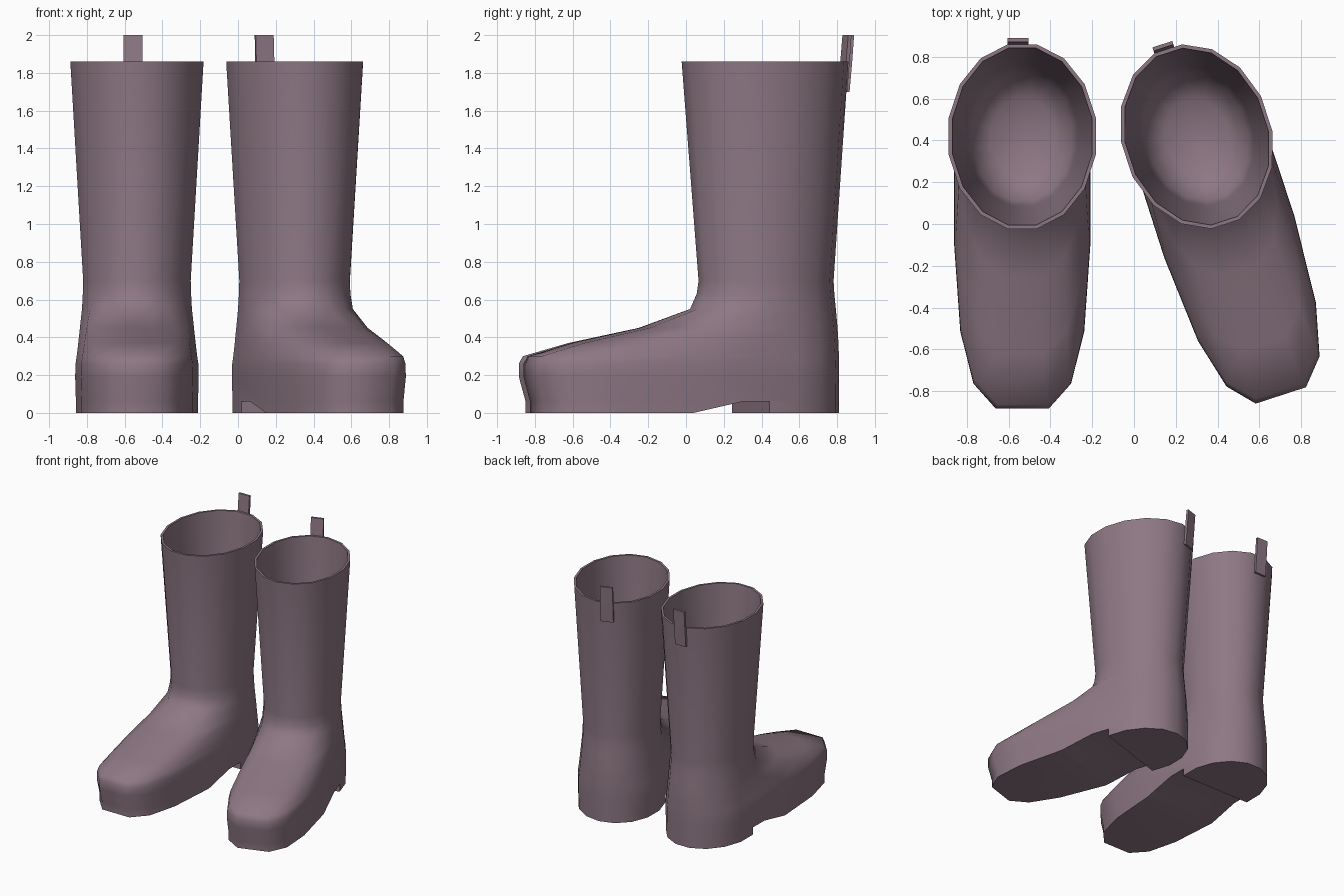
import bpy, bmesh, math
from mathutils import Matrix

cube = bpy.data.objects.get("Cube")
if cube:
    bpy.data.objects.remove(cube, do_unlink=True)

SIDES = 16

mauve = bpy.data.materials.new("mauve rubber")
mauve.use_nodes = True
COLOR = (0.27, 0.187, 0.23, 1)
mauve.diffuse_color = COLOR
mauve.node_tree.nodes["Principled BSDF"].inputs["Base Color"].default_value = COLOR


def make_object(name, bm, material=True):
    bmesh.ops.recalc_face_normals(bm, faces=bm.faces)
    mesh = bpy.data.meshes.new(name)
    bm.to_mesh(mesh)
    bm.free()
    if material:
        mesh.materials.append(mauve)
    obj = bpy.data.objects.new(name, mesh)
    bpy.context.collection.objects.link(obj)
    return obj


def ring(bm, z, w, front, back, power):
    """Outline with an elliptical heel and a blunter toe half."""
    verts = []
    for i in range(SIDES):
        a = (i + 0.5) * math.tau / SIDES
        c, s = math.cos(a), math.sin(a)
        p = 2 / power if s < 0 else 1
        x = math.copysign(abs(c) ** p, c) * w * 1.015
        y = s * back if s > 0 else -abs(s) ** p * front
        verts.append(bm.verts.new((x, y * 1.015, z)))
    return verts


def prism(name, profile, half, material=True):
    """Side profile in y, z extruded across x."""
    bm = bmesh.new()
    face = bm.faces.new([bm.verts.new((-half, y, z)) for y, z in profile])
    new = bmesh.ops.extrude_face_region(bm, geom=[face])["geom"]
    verts = [g for g in new if isinstance(g, bmesh.types.BMVert)]
    bmesh.ops.translate(bm, verts=verts, vec=(2 * half, 0, 0))
    return make_object(name, bm, material)


# height, half width, toe reach, heel reach, toe bluntness
OUTSIDE = [
    (0.00, 0.322, 1.265, 0.392, 3.4),
    (0.06, 0.322, 1.265, 0.392, 3.4),
    (0.19, 0.326, 1.300, 0.392, 3.4),
    (0.26, 0.324, 1.300, 0.392, 3.4),
    (0.30, 0.318, 1.280, 0.391, 3.3),
    (0.37, 0.310, 1.040, 0.389, 3.0),
    (0.45, 0.302, 0.670, 0.384, 2.6),
    (0.55, 0.292, 0.400, 0.375, 2.1),
    (0.63, 0.288, 0.365, 0.367, 2),
    (0.70, 0.286, 0.355, 0.363, 2),
    (1.82, 0.352, 0.442, 0.439, 2),
    (1.86, 0.354, 0.445, 0.442, 2),
]
INSIDE = [
    (1.86, 0.336, 0.427, 0.424, 2),
    (1.80, 0.332, 0.422, 0.419, 2),
    (0.70, 0.265, 0.335, 0.343, 2),
    (0.45, 0.240, 0.310, 0.300, 2),
    (0.36, 0.150, 0.200, 0.180, 2),
]


def build_boot(side, location, turn):
    # Closed shell: sole, foot, shaft, rim and lining
    bm = bmesh.new()
    rings = [ring(bm, *r) for r in OUTSIDE + INSIDE]
    for low, high in zip(rings, rings[1:]):
        for i in range(SIDES):
            j = (i + 1) % SIDES
            bm.faces.new((low[i], low[j], high[j], high[i]))
    bm.faces.new(rings[0])
    bm.faces.new(rings[-1])
    boot = make_object(side + "_boot", bm)

    # Arch cut in front of the heel
    cutter = prism("arch_cutter", [(-0.505, 0), (-0.23, 0.06), (-0.08, 0.06),
                                   (-0.08, -0.1), (-0.505, -0.1)], 0.6, False)
    cutter.hide_render = True
    cut = boot.modifiers.new("arch", "BOOLEAN")
    cut.operation = "DIFFERENCE"
    cut.solver = "EXACT"
    cut.object = cutter
    bpy.ops.object.select_all(action="DESELECT")
    bpy.context.view_layer.objects.active = boot
    boot.select_set(True)
    bpy.ops.object.modifier_apply(modifier=cut.name)
    bpy.data.objects.remove(cutter, do_unlink=True)
    bpy.ops.object.shade_smooth_by_angle(angle=math.radians(50))

    # Pull tab on the back of the rim
    tab = prism(side + "_pull_tab", [(0.425, 1.70), (0.440, 1.86), (0.452, 2.0),
                                     (0.470, 2.0), (0.460, 1.86), (0.446, 1.70)], 0.05)
    tab.data.transform(Matrix.Translation((-0.02, 0, 0)))

    for part in (boot, tab):
        part.location = location
        part.rotation_euler.z = math.radians(turn)


build_boot("right", (-0.535, 0.42, 0), 0)
build_boot("left", (0.30, 0.42, 0), 18)
